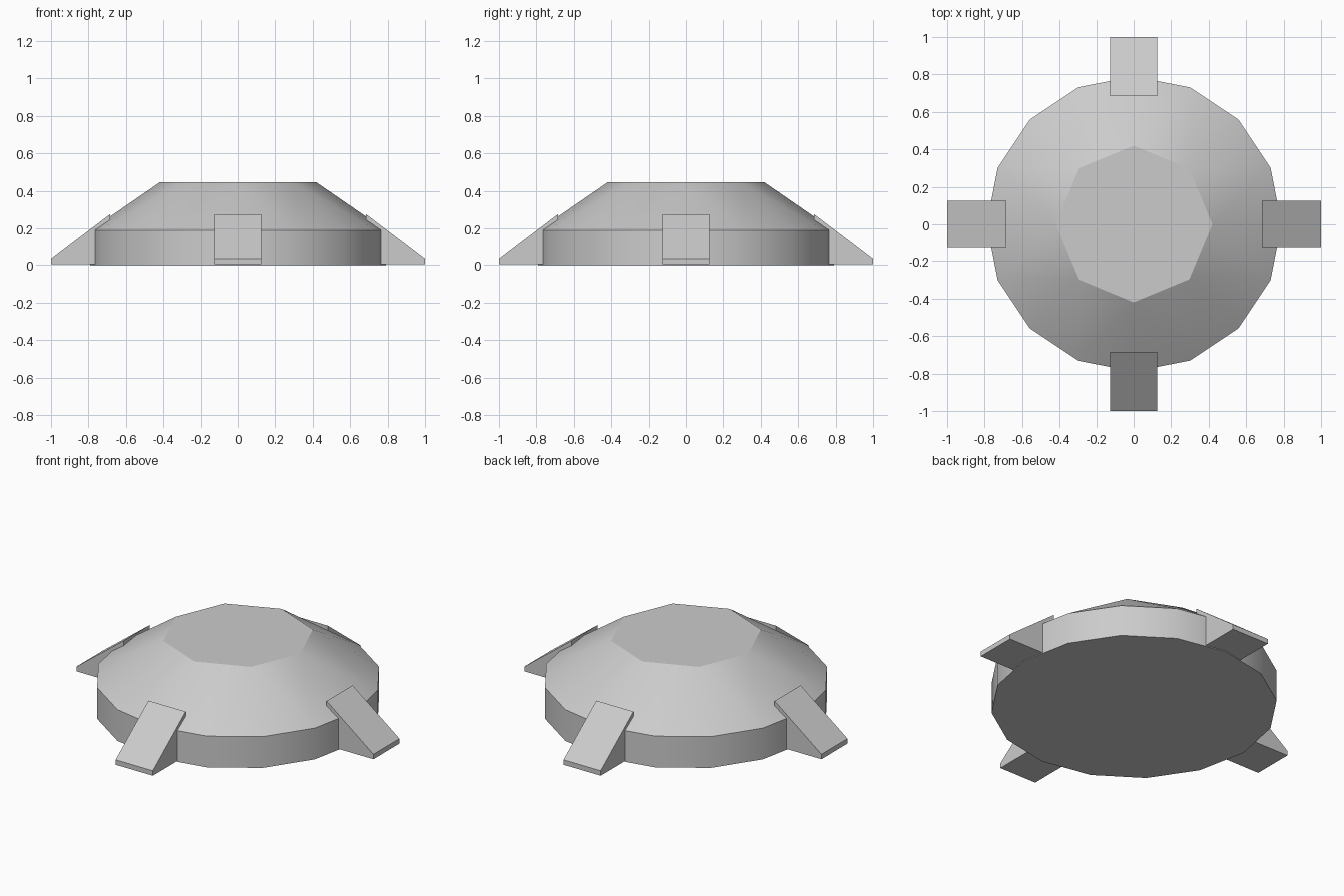
import bpy
from math import cos, sin, pi, radians

default = bpy.data.objects.get("Cube")
if default:
    bpy.data.objects.remove(default, do_unlink=True)

GREY = (0.6, 0.6, 0.6, 1)
grey = bpy.data.materials.new("plain grey")
grey.use_nodes = True
grey.diffuse_color = GREY
grey.node_tree.nodes["Principled BSDF"].inputs["Base Color"].default_value = GREY


def add_mesh(name, verts, faces):
    mesh = bpy.data.meshes.new(name)
    mesh.from_pydata(verts, [], faces)
    mesh.materials.append(grey)
    obj = bpy.data.objects.new(name, mesh)
    bpy.context.collection.objects.link(obj)
    return obj


def ring(radius, z, sides):
    return [(radius * cos(2 * pi * i / sides), radius * sin(2 * pi * i / sides), z)
            for i in range(sides)]


# Domed body: sixteen-sided rim narrowing to an eight-sided flat top
SIDES, HALF = 16, 8
RIM, TOP = SIDES, 2 * SIDES
verts = ring(0.79, 0, SIDES) + ring(0.79, 0.19, SIDES) + ring(0.42, 0.445, HALF)
faces = [tuple(reversed(range(SIDES))), tuple(range(TOP, TOP + HALF))]
for i in range(SIDES):
    j = (i + 1) % SIDES
    faces.append((i, j, RIM + j, RIM + i))
for k in range(HALF):
    a, b, c = RIM + 2 * k, RIM + 2 * k + 1, RIM + (2 * k + 2) % SIDES
    t, u = TOP + k, TOP + (k + 1) % HALF
    faces += [(a, b, t), (b, u, t), (b, c, u)]
body = add_mesh("domed_body", verts, faces)
bpy.context.view_layer.objects.active = body
body.select_set(True)
bpy.ops.object.shade_smooth_by_angle(angle=radians(30))
body.select_set(False)

# Four sloping wedge feet around the body
profile = [(0.685, 0.005), (1, 0.005), (1, 0.035), (0.685, 0.275)]
wedge = [(x, y, z) for y in (-0.125, 0.125) for x, z in profile]
wedge_faces = [(0, 1, 2, 3), (7, 6, 5, 4)]
wedge_faces += [(i, i + 4, (i + 1) % 4 + 4, (i + 1) % 4) for i in range(4)]
for n, side in enumerate(("left", "back", "right", "front")):
    foot = add_mesh(side + "_foot", wedge, wedge_faces)
    foot.rotation_euler.z = n * pi / 2
